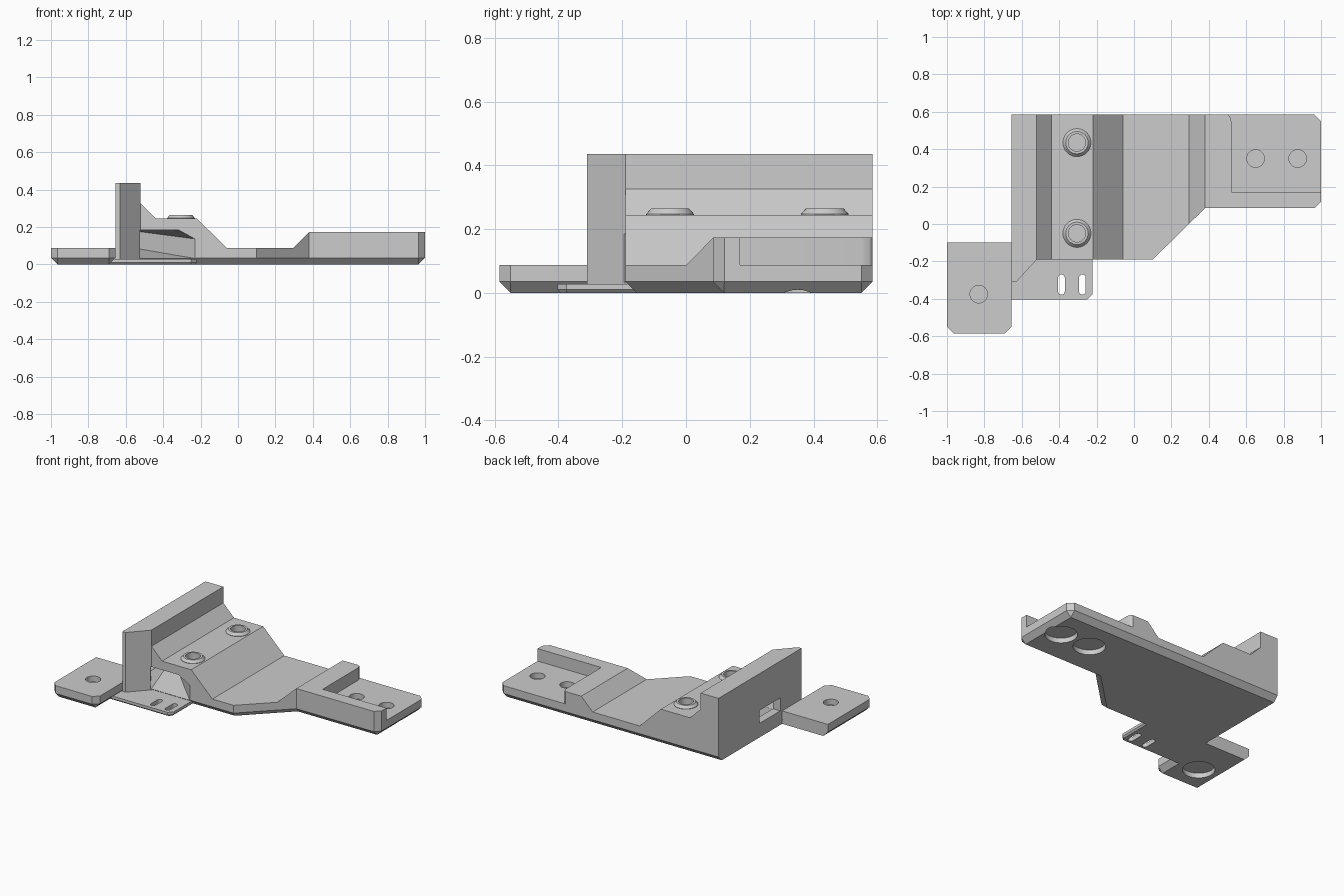
import bpy, bmesh, math
from mathutils import Vector

cube = bpy.data.objects.get("Cube")
if cube:
    bpy.data.objects.remove(cube)

SHADE = (0.604, 0.604, 0.604, 1)
grey = bpy.data.materials.new("light grey")
grey.use_nodes = True
grey.diffuse_color = SHADE
grey.node_tree.nodes["Principled BSDF"].inputs["Base Color"].default_value = SHADE


def finish(name, bm):
    """Turn a closed bmesh into an object with outward faces."""
    bmesh.ops.recalc_face_normals(bm, faces=bm.faces[:])
    if bm.calc_volume(signed=True) < 0:
        bmesh.ops.reverse_faces(bm, faces=bm.faces[:])
    mesh = bpy.data.meshes.new(name)
    bm.to_mesh(mesh)
    bm.free()
    mesh.materials.append(grey)
    ob = bpy.data.objects.new(name, mesh)
    bpy.context.collection.objects.link(ob)
    return ob


def loft(name, rings):
    """Skin a stack of matching outlines and cap both ends."""
    bm = bmesh.new()
    rows = [[bm.verts.new(p) for p in ring] for ring in rings]
    for a, b in zip(rows, rows[1:]):
        for i in range(len(a)):
            j = (i + 1) % len(a)
            bm.faces.new((a[i], a[j], b[j], b[i]))
    bm.faces.new(rows[0])
    bm.faces.new(rows[-1])
    return finish(name, bm)


def level(outline, z):
    return [(x, y, z) for x, y in outline]


def inset(outline, widths):
    """Move each edge of a counterclockwise outline inward by its own width."""
    lines = []
    for i, w in enumerate(widths):
        a = Vector(outline[i])
        d = (Vector(outline[(i + 1) % len(outline)]) - a).normalized()
        lines.append((a + Vector((-d.y, d.x)) * w, d))
    result = []
    for i, (q, e) in enumerate(lines):
        p, d = lines[i - 1]
        t = (q - p).cross(e) / d.cross(e)
        result.append(p + d * t)
    return result


def slab(name, outline, widths, bevel, top):
    """Plate with a chamfer along chosen bottom edges."""
    return loft(name, [level(inset(outline, widths), 0),
                       level(outline, bevel), level(outline, top)])


def disc(x, y, r, z, n=32):
    return [(x + r * math.cos(2 * math.pi * i / n),
             y + r * math.sin(2 * math.pi * i / n), z) for i in range(n)]


def volume(mesh):
    bm = bmesh.new()
    bm.from_mesh(mesh)
    v = bm.calc_volume(signed=True)
    bm.free()
    return v


def cut(ob, tool):
    """Subtract the tool, using the first solver that gives a sound solid."""
    tool.hide_render = True
    mod = ob.modifiers.new("cut", "BOOLEAN")
    mod.operation, mod.object = "DIFFERENCE", tool
    before = volume(ob.data)
    for solver in ("MANIFOLD", "EXACT", "FLOAT"):
        mod.solver = solver
        bpy.context.view_layer.update()
        graph = bpy.context.evaluated_depsgraph_get()
        mesh = bpy.data.meshes.new_from_object(ob.evaluated_get(graph))
        if 0.1 * before < volume(mesh) < 0.99999 * before:
            ob.data = mesh
            break
    ob.modifiers.remove(mod)
    bpy.data.objects.remove(tool)


def magnet_hole(ob, x, y):
    """Blind screw hole above, wide shallow recess below."""
    cut(ob, loft("hole_cutter", [disc(x, y, 0.047, 0.05), disc(x, y, 0.047, 0.2)]))
    cut(ob, loft("recess_cutter", [disc(x, y, 0.1, -0.1), disc(x, y, 0.1, 0.033)]))


C = 0.035

# Main bracket: plan outline with the stepped profile carved from above
plan = [(-0.655, 0.585), (-0.655, -0.31), (-0.63, -0.31), (-0.52, -0.19), (0.10, -0.19),
        (0.38, 0.085), (0.965, 0.085), (1, 0.12), (1, 0.55), (0.965, 0.585)]
bracket = slab("main_bracket", plan, [0, 0, 0, C, C, C, C * 0.7, C, C * 0.7, C], C, 0.435)
profile = [(1.2, 1), (1.2, 0.173), (0.38, 0.173), (0.295, 0.088), (-0.06, 0.088),
           (-0.22, 0.245), (-0.44, 0.245), (-0.52, 0.325), (-0.52, 1)]
cut(bracket, loft("profile_cutter", [[(x, y, z) for x, z in profile] for y in (-1, 1)]))

# Recessed seat in the raised arm
seat = [(0.52, 0.17), (1.2, 0.17), (1.2, 0.8), (0.5, 0.8), (0.5, 0.585),
        (0.51, 0.578), (0.517, 0.565), (0.52, 0.55)]
cut(bracket, loft("seat_cutter", [level(seat, 0.088), level(seat, 0.5)]))
for x in (0.65, 0.875):
    magnet_hole(bracket, x, 0.35)

# Cable channel from the front opening to the window in the upright wall
mouth = [(-0.52, 0.03), (-0.22, 0.03), (-0.22, 0.135), (-0.31, 0.185), (-0.52, 0.185)]
bm = bmesh.new()
for x, z in mouth:
    bm.verts.new((x, -0.2, z))
for y in (-0.08, 0.155):
    for z in (0.095, 0.185):
        bm.verts.new((-0.6, y, z))
bmesh.ops.convex_hull(bm, input=bm.verts[:])
cut(bracket, finish("channel_cutter", bm))
window = [(-0.8, -0.08), (-0.59, -0.08), (-0.59, 0.145), (-0.8, 0.145)]
cut(bracket, loft("window_cutter", [level(window, 0.096), level(window, 0.184)]))

# Screw bosses with blind holes
for label, y in (("front", -0.05), ("back", 0.435)):
    cut(bracket, loft("boss_hole_cutter",
                      [disc(-0.305, y, 0.046, 0.21), disc(-0.305, y, 0.046, 0.4)]))
    rings = [(0.06, 0.235), (0.075, 0.244), (0.075, 0.247), (0.06, 0.264)]
    boss = loft(label + "_boss", [disc(-0.305, y, r, z) for r, z in rings])
    cut(boss, loft("boss_bore", [disc(-0.305, y, 0.046, 0.1), disc(-0.305, y, 0.046, 0.4)]))

# Side foot
foot_plan = [(-1, -0.1), (-1, -0.55), (-0.965, -0.585), (-0.69, -0.585),
             (-0.655, -0.55), (-0.655, -0.1)]
foot = slab("side_foot", foot_plan, [C, C * 0.7, C, C * 0.7, C, 0], C, 0.088)
magnet_hole(foot, -0.83, -0.375)

# Thin cable tie tab with two slots
tab_plan = [(-0.7, -0.1), (-0.7, -0.403), (-0.25, -0.403), (-0.222, -0.375), (-0.222, -0.1)]
tab = slab("tie_tab", tab_plan, [0, 0.01, 0.007, 0.01, 0], 0.01, 0.028)
for x in (-0.388, -0.276):
    r = 0.018
    arc = [(r * math.cos(i * math.pi / 8), r * math.sin(i * math.pi / 8)) for i in range(9)]
    slot = [(x + a, -0.288 + b) for a, b in arc] + [(x - a, -0.36 - b) for a, b in arc]
    cut(tab, loft("slot_cutter", [level(slot, -0.1), level(slot, 0.1)]))

# Smooth the round holes, keep the hard edges
for ob in (bracket, foot, tab):
    bpy.context.view_layer.objects.active = ob
for ob in bpy.context.scene.objects:
    ob.select_set(ob.type == "MESH")
bpy.ops.object.shade_smooth_by_angle(angle=math.radians(25))
